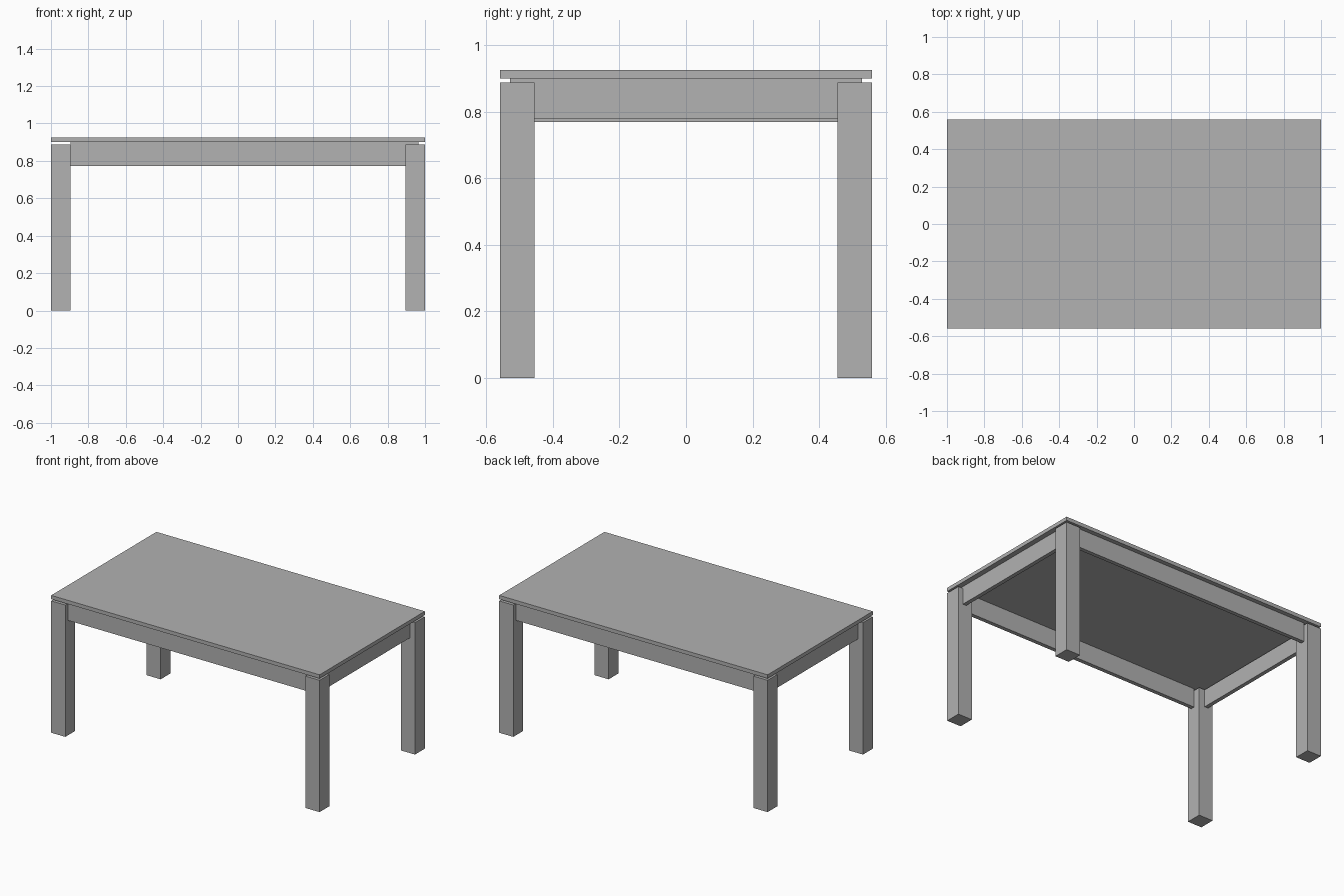
import bpy

cube = bpy.data.objects.get("Cube")
if cube:
    bpy.data.objects.remove(cube, do_unlink=True)

grey = bpy.data.materials.new("plain_grey")
grey.use_nodes = True
colour = (0.445, 0.445, 0.445, 1)
grey.diffuse_color = colour
grey.node_tree.nodes["Principled BSDF"].inputs["Base Color"].default_value = colour


def box(name, low, high):
    """Box between two opposite corners."""
    centre = [(a + b) / 2 for a, b in zip(low, high)]
    bpy.ops.mesh.primitive_cube_add(size=1, location=centre)
    ob = bpy.context.object
    ob.name = name
    ob.scale = [abs(b - a) for a, b in zip(low, high)]
    bpy.ops.object.transform_apply(location=False, rotation=False, scale=True)
    ob.data.materials.append(grey)
    return ob


HX, HY = 1.0, 0.56          # half length and half width
LX, LY = 0.895, 0.455       # inner faces of the legs
LEG_TOP, UNDER, TOP = 0.888, 0.9, 0.925
SET, THICK = 0.03, 0.027    # rail setback and thickness

# Table top
box("table_top", (-HX, -HY, UNDER), (HX, HY, TOP))

# Legs, with small spacer blocks on the right-hand pair
for sx, xname in ((1, "left"), (-1, "right")):
    for sy, yname in ((-1, "front"), (1, "back")):
        box(f"{yname}_{xname}_leg", (sx * LX, sy * LY, 0), (sx * HX, sy * HY, LEG_TOP))
        if sx > 0:
            box(f"{yname}_{xname}_spacer", (LX, sy * LY, LEG_TOP),
                (HX - 0.035, sy * (HY - SET), UNDER))

# Long rails
for sy, yname in ((-1, "front"), (1, "back")):
    outer = HY - SET
    box(f"{yname}_rail", (-LX, sy * (outer - THICK), 0.773), (LX, sy * outer, UNDER))

# Short rails, one set slightly lower
for sx, xname, low, high in ((1, "left", 0.778, UNDER), (-1, "right", 0.77, LEG_TOP)):
    outer = HX - 0.035
    box(f"{xname}_rail", (sx * (outer - THICK), -LY, low), (sx * outer, LY, high))
